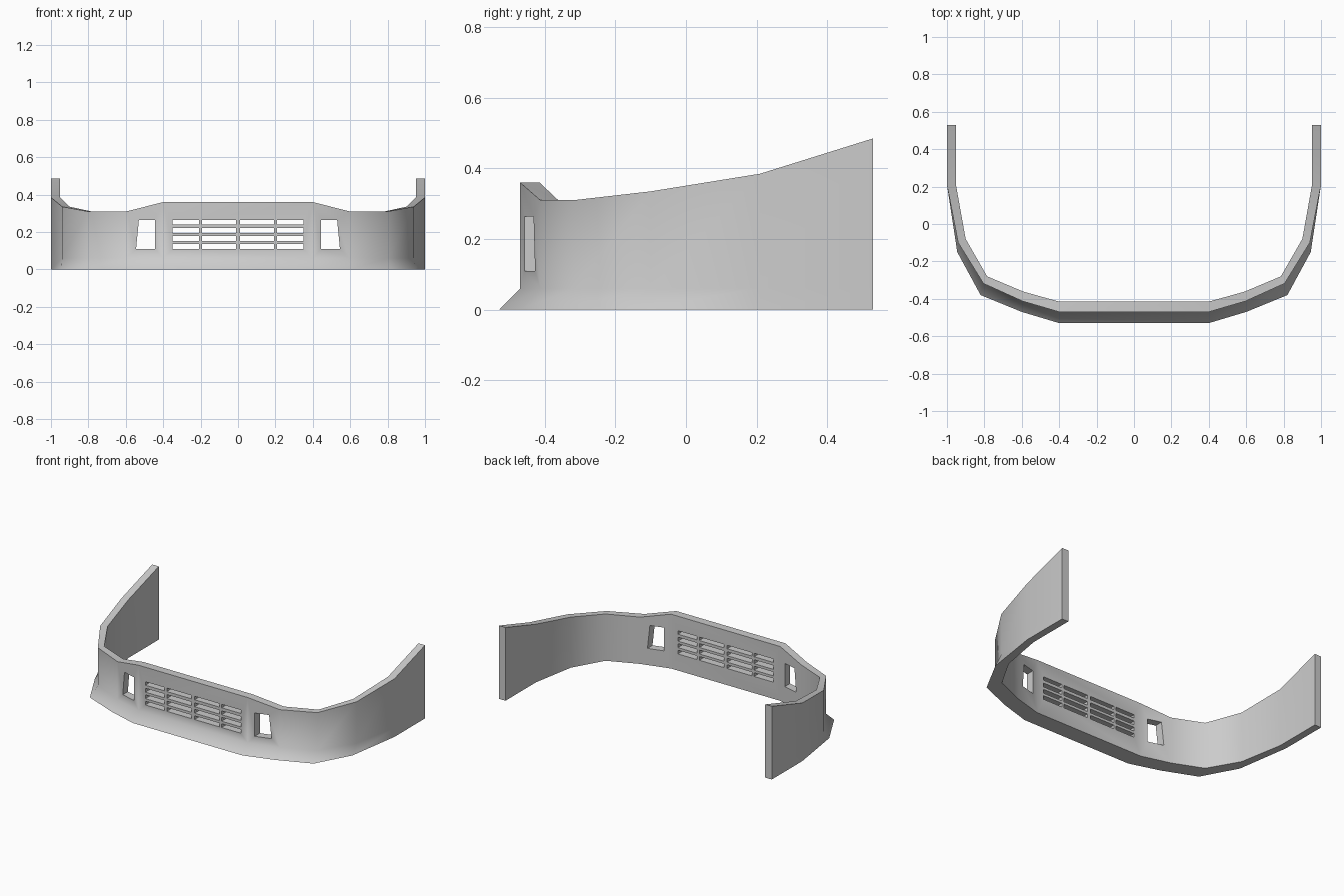
import bpy, bmesh

if "Cube" in bpy.data.objects:
    bpy.data.objects.remove(bpy.data.objects["Cube"])

# Right-half stations: bottom outer xy, upper outer xy, inner xy, top height
STATIONS = [
    ((0.40, -0.53), (0.40, -0.47), (0.40, -0.415), 0.36),
    ((0.60, -0.47), (0.595, -0.413), (0.59, -0.362), 0.31),
    ((0.82, -0.38), (0.805, -0.318), (0.785, -0.28), 0.31),
    ((0.945, -0.15), (0.94, -0.10), (0.90, -0.08), 0.335),
    ((1.0, 0.21), (1.0, 0.21), (0.952, 0.21), 0.385),
    ((1.0, 0.53), (1.0, 0.53), (0.952, 0.53), 0.485),
]
LIP = 0.06


def make_object(name, bm):
    bmesh.ops.recalc_face_normals(bm, faces=bm.faces)
    mesh = bpy.data.meshes.new(name)
    bm.to_mesh(mesh)
    bm.free()
    obj = bpy.data.objects.new(name, mesh)
    bpy.context.collection.objects.link(obj)
    return obj


def add_prism(bm, outline, y0, y1):
    """Extrude an xz outline along y."""
    a = [bm.verts.new((x, y0, z)) for x, z in outline]
    b = [bm.verts.new((x, y1, z)) for x, z in outline]
    n = len(outline)
    bm.faces.new(a)
    bm.faces.new(b[::-1])
    for i in range(n):
        bm.faces.new((a[i], a[(i + 1) % n], b[(i + 1) % n], b[i]))


# Bumper shell: five-point section swept around the plan
bm = bmesh.new()
rings = []
sides = [(-1, s) for s in reversed(STATIONS)] + [(1, s) for s in STATIONS]
for sx, (low, up, inner, top) in sides:
    pts = [(*low, 0), (*up, LIP), (*up, top), (*inner, top), (*inner, 0)]
    rings.append([bm.verts.new((sx * x, y, z)) for x, y, z in pts])
for a, b in zip(rings, rings[1:]):
    for i in range(5):
        j = (i + 1) % 5
        bm.faces.new((a[i], a[j], b[j], b[i]))
bm.faces.new(rings[0])
bm.faces.new(rings[-1])
bumper = make_object("front_bumper", bm)

# Openings: grille slots and tapered lamp windows
bm = bmesh.new()
for z0, z1 in ((0.11, 0.135), (0.152, 0.178), (0.195, 0.221), (0.241, 0.264)):
    for x0, x1 in ((0.011, 0.193), (0.209, 0.35)):
        for s in (-1, 1):
            add_prism(bm, [(s * x0, z0), (s * x1, z0), (s * x1, z1), (s * x0, z1)], -0.6, -0.3)
for s in (-1, 1):
    add_prism(bm, [(s * 0.443, 0.11), (s * 0.545, 0.11), (s * 0.53, 0.264), (s * 0.443, 0.264)], -0.6, -0.3)
cutter = make_object("opening_cutter", bm)
cutter.hide_render = True

mod = bumper.modifiers.new("openings", 'BOOLEAN')
mod.operation = 'DIFFERENCE'
mod.solver = 'EXACT'
mod.object = cutter
bpy.context.view_layer.objects.active = bumper
bumper.select_set(True)
bpy.ops.object.modifier_apply(modifier=mod.name)
bpy.data.objects.remove(cutter)

# Smooth wrap with crisp rims
bpy.ops.object.shade_smooth_by_angle(angle=0.87)
